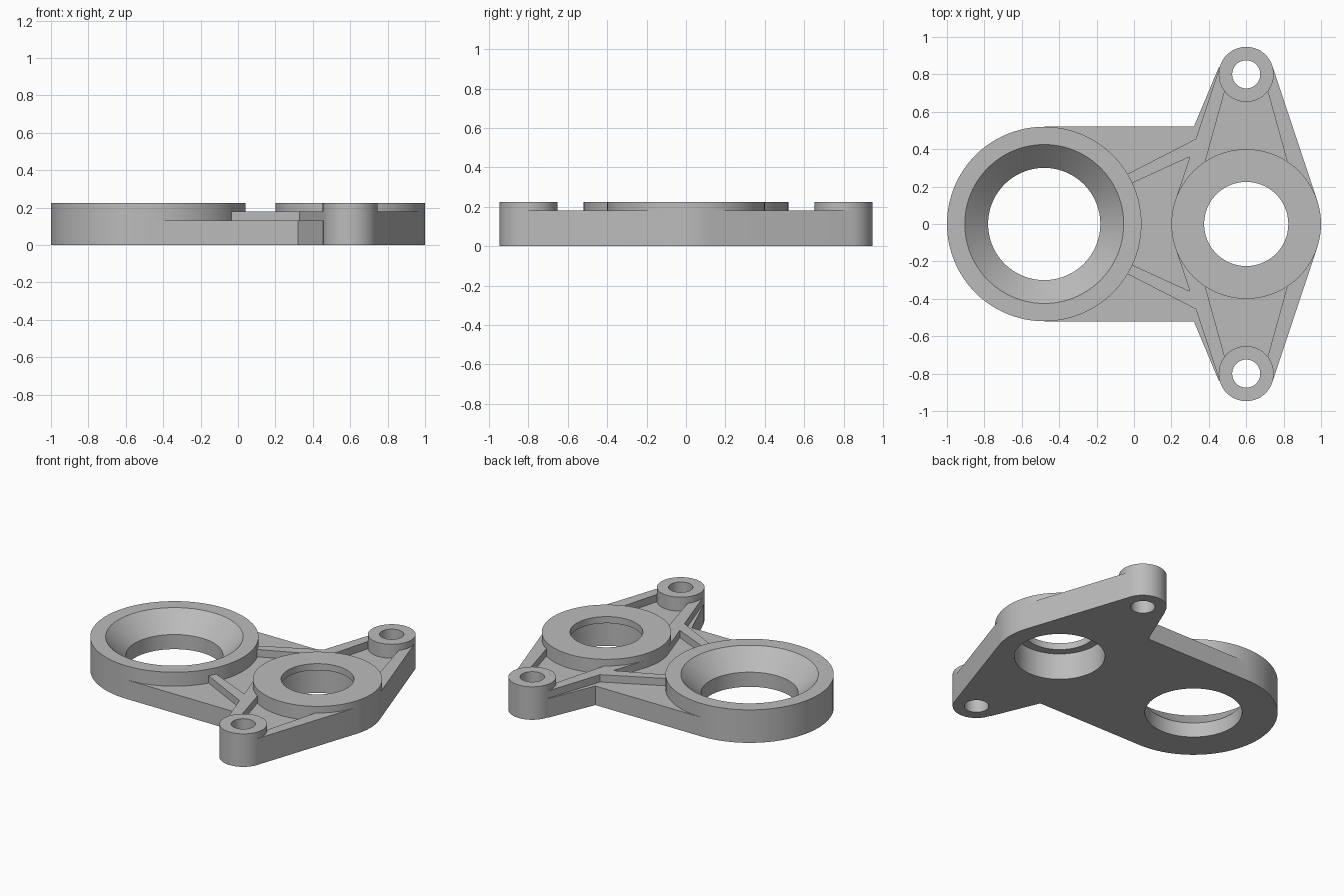
import bpy, bmesh
from math import cos, sin, pi
from mathutils import Vector
from mathutils.geometry import convex_hull_2d

if "Cube" in bpy.data.objects:
    bpy.data.objects.remove(bpy.data.objects["Cube"])

SEG = 96
TOP, WALL, FLOOR = 0.225, 0.18, 0.13
RING, BOSS = (-0.48, 0), (0.6, 0)
LUGS = {"left": (0.6, 0.8), "right": (0.6, -0.8)}
LUG_R, BOSS_R, RING_R = 0.147, 0.4, 0.52

grey = bpy.data.materials.new("metal grey")
grey.use_nodes = True
colour = (0.5, 0.5, 0.5, 1)
grey.diffuse_color = colour
grey.node_tree.nodes["Principled BSDF"].inputs["Base Color"].default_value = colour


def finish(name, bm):
    bmesh.ops.recalc_face_normals(bm, faces=bm.faces)
    mesh = bpy.data.meshes.new(name)
    bm.to_mesh(mesh)
    bm.free()
    mesh.materials.append(grey)
    obj = bpy.data.objects.new(name, mesh)
    bpy.context.collection.objects.link(obj)
    return obj


def circle(centre, r):
    return [(centre[0] + r * cos(2 * pi * i / SEG), centre[1] + r * sin(2 * pi * i / SEG))
            for i in range(SEG)]


def prism(name, outline, z0, z1):
    bm = bmesh.new()
    face = bm.faces.new([bm.verts.new((x, y, z0)) for x, y in outline])
    new = bmesh.ops.extrude_face_region(bm, geom=[face])["geom"]
    bmesh.ops.translate(bm, vec=(0, 0, z1 - z0),
                        verts=[v for v in new if isinstance(v, bmesh.types.BMVert)])
    # keep the starting face so that the prism is closed
    if not face.is_valid or any(e.is_boundary for e in bm.edges):
        bmesh.ops.holes_fill(bm, edges=[e for e in bm.edges if e.is_boundary], sides=0)
    return finish(name, bm)


def lathe(name, centre, profile):
    """Closed (radius, height) profile swept round a vertical axis."""
    bm = bmesh.new()
    rings = [[bm.verts.new((x, y, z)) for x, y in circle(centre, r)] for r, z in profile]
    for k, ring in enumerate(rings):
        prev = rings[k - 1]
        for i in range(SEG):
            j = (i + 1) % SEG
            bm.faces.new((prev[i], prev[j], ring[j], ring[i]))
    return finish(name, bm)


def cut(obj, cutters):
    for c in cutters:
        mod = obj.modifiers.new("cut", 'BOOLEAN')
        mod.operation, mod.solver, mod.object = 'DIFFERENCE', 'EXACT', c
    graph = bpy.context.evaluated_depsgraph_get()
    mesh = bpy.data.meshes.new_from_object(obj.evaluated_get(graph))
    obj.modifiers.clear()
    obj.data = mesh


def mirror_y(points, side):
    return [(x, side * y) for x, y in points]


# Round parts: conical seat ring, stepped boss and the two bolt lugs
parts = [
    lathe("seat_ring", RING, [(RING_R, 0), (RING_R, TOP), (0.425, TOP), (0.3, 0.1), (0.3, 0)]),
    lathe("bearing_boss", BOSS, [(BOSS_R, 0), (BOSS_R, TOP), (0.225, TOP), (0.225, WALL),
                                 (0.28, WALL), (0.28, 0)]),
]
for side, c in LUGS.items():
    parts.append(lathe(side + "_bolt_lug", c,
                       [(LUG_R, 0), (LUG_R, TOP), (0.075, TOP), (0.075, 0)]))

# Low plate joining the ring to the wing
half = [(-0.48, 0.52), (0.32, 0.52), (0.454, 0.84), (0.6, 0.6)]
plate = prism("base_plate", half + mirror_y(half, -1)[::-1], 0, FLOOR)

# Wing: hull of the boss and lugs
pts = [Vector(p) for p in circle(BOSS, BOSS_R)]
for c in LUGS.values():
    pts += [Vector(p) for p in circle(c, LUG_R)]
wing = prism("wing", [pts[i][:] for i in convex_hull_2d(pts)], 0, WALL)

# Openings and wing pockets; the openings end inside the round parts
openings = [prism("ring_cutter", circle(RING, 0.4), -0.1, 0.4),
            prism("boss_cutter", circle(BOSS, 0.34), -0.1, 0.4)]
openings += [prism("lug_cutter", circle(c, 0.1), -0.1, 0.4) for c in LUGS.values()]
pocket = [(0.51, 0.8), (0.344, 0.2), (0.856, 0.2), (0.69, 0.8)]
pockets = [prism("pocket_cutter", mirror_y(pocket, s), FLOOR, 0.4) for s in (1, -1)]
cut(plate, openings)
cut(wing, openings[1:] + pockets)
for c in openings + pockets:
    bpy.data.objects.remove(c)
parts += [plate, wing]

# Ribs from the ring to the wing walls
rib = [(-0.1, 0.234), (0.34, 0.46), (0.34, 0.378), (-0.1, 0.178)]
for side, s in (("left", 1), ("right", -1)):
    parts.append(prism(side + "_rib", mirror_y(rib, s), 0.05, WALL))

# Smooth round walls with sharp rims
bpy.ops.object.select_all(action='DESELECT')
for p in parts:
    p.select_set(True)
bpy.context.view_layer.objects.active = parts[0]
bpy.ops.object.shade_smooth_by_angle(angle=0.5)
